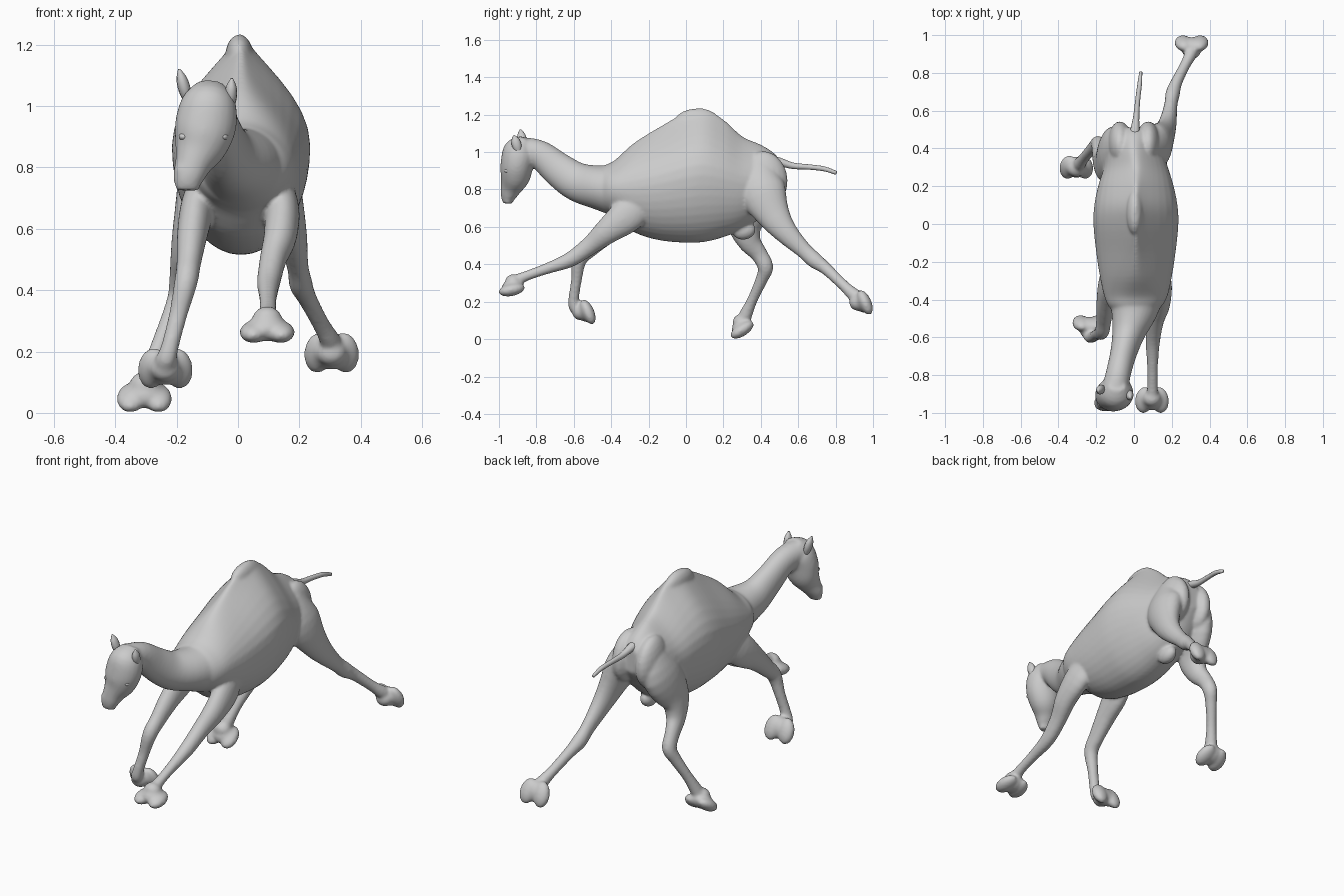
import bpy, bmesh, math
from mathutils import Vector, Matrix


def spline(pts, steps=4):
    """Catmull-Rom through rows of (x, y, z, side radius, depth radius, top pinch)."""
    rows = [list(p) + [0] * (6 - len(p)) for p in pts]
    rows = [rows[0]] + rows + [rows[-1]]
    out = []
    for i in range(1, len(rows) - 2):
        a, b, c, d = rows[i - 1:i + 3]
        for s in range(steps):
            t = s / steps
            out.append([0.5 * (2 * q + (r - p) * t + (2 * p - 5 * q + 4 * r - u) * t ** 2
                               + (3 * q - p - 3 * r + u) * t ** 3)
                        for p, q, r, u in zip(a, b, c, d)])
    return out + [rows[-1]]


def loft(bm, pts, n=24, axis=None, grow=0.0):
    """Closed elliptical tube along a smooth path; axis keeps all rings parallel."""
    path = spline(pts)
    rings = []
    for i, (x, y, z, rs, rd, k) in enumerate(path):
        t = Vector(path[min(i + 1, len(path) - 1)][:3]) - Vector(path[max(i - 1, 0)][:3])
        t = Vector(axis) if axis else t.normalized()
        side = Vector((1, 0, 0))
        side = (side - t * side.dot(t)).normalized()
        up = side.cross(t)
        ring = []
        for j in range(n):
            a = math.tau * j / n
            s, c = math.sin(a), math.cos(a)
            pinch = 1 - k * max(0, s) ** 2
            ring.append(bm.verts.new(Vector((x, y, z)) + side * (rs + grow) * c * pinch
                                     + up * (rd + grow) * s))
        rings.append(ring)
    for r0, r1 in zip(rings, rings[1:]):
        for j in range(n):
            bm.faces.new((r0[j], r0[(j + 1) % n], r1[(j + 1) % n], r1[j]))
    bm.faces.new(rings[0][::-1])
    bm.faces.new(rings[-1])


def blob(bm, loc, axes):
    """Ellipsoid with the three given half-axis vectors."""
    m = Matrix(axes).transposed().to_4x4()
    m.translation = loc
    bmesh.ops.create_uvsphere(bm, u_segments=20, v_segments=12, radius=1, matrix=m)


def foot(bm, loc, toe, sole):
    """Two splayed toes, a soft pad and a tapering ankle."""
    d, n = Vector(toe).normalized(), Vector(sole).normalized()
    side, loc = d.cross(n), Vector(loc)
    for i in (-1, 1):
        d2 = (d + side * i * 0.12).normalized()
        s2 = d2.cross(n)
        blob(bm, loc + side * 0.042 * i, (s2 * 0.048, d2 * 0.072, n * 0.034))
    blob(bm, loc - d * 0.008 - n * 0.012, (side * 0.068, d * 0.06, n * 0.044))
    blob(bm, loc - d * 0.016 - n * 0.035, (side * 0.05, d * 0.045, n * 0.046))


def finish(bm, name):
    bmesh.ops.recalc_face_normals(bm, faces=bm.faces)
    for f in bm.faces:
        f.smooth = True
    me = bpy.data.meshes.new(name)
    bm.to_mesh(me)
    bm.free()
    ob = bpy.data.objects.new(name, me)
    bpy.context.collection.objects.link(ob)
    return ob


body = bmesh.new()

# neck
loft(body, [(-.10, -.87, 1.01, .07, .07), (-.08, -.78, .985, .066, .077),
            (-.055, -.68, .905, .07, .092), (-.03, -.58, .84, .087, .104),
            (0, -.46, .81, .125, .12), (.01, -.36, .80, .15, .15),
            (.01, -.26, .80, .15, .17)], n=32)

# torso with hump, chest to rump
loft(body, [(0, -.475, .78, .09, .07), (.005, -.44, .80, .137, .122),
            (.01, -.38, .805, .168, .152, .2), (.01, -.28, .81, .19, .237, .45),
            (.01, -.15, .83, .21, .30, .7), (.01, 0, .865, .225, .35, .87),
            (.01, .1, .877, .22, .357, .87), (.01, .2, .86, .20, .315, .75),
            (.01, .3, .835, .17, .25, .55), (0, .4, .845, .145, .195, .45),
            (0, .47, .87, .11, .125, .3), (0, .51, .875, .05, .07)],
     n=40, axis=(0, 1, 0))
blob(body, (.004, .06, 1.165), ((.045, 0, 0), (0, .12, 0), (0, 0, .068)))

# head, crown to muzzle
loft(body, [(-.09, -.855, 1.07, .045, .03), (-.095, -.885, 1.015, .088, .085),
            (-.105, -.903, .94, .100, .088), (-.123, -.913, .87, .087, .08),
            (-.147, -.935, .81, .060, .058), (-.162, -.95, .765, .050, .042),
            (-.165, -.955, .725, .036, .024)])
blob(body, (-.166, -.965, .79), ((.042, 0, 0), (0, .022, 0), (0, 0, .03)))

# hind leg stretched backwards
loft(body, [(.07, .39, .94, .05, .07), (.115, .405, .80, .075, .122),
            (.157, .47, .66, .055, .085), (.18, .54, .565, .042, .058),
            (.195, .63, .475, .031, .04), (.205, .69, .42, .034, .039),
            (.225, .75, .375, .027, .029), (.27, .84, .29, .024, .025),
            (.30, .90, .235, .030, .032), (.305, .95, .20, .04, .035)], grow=.004)
foot(body, (.305, .957, .196), (0, .4, -.9), (0, .9, .4))

# hind leg under the belly
loft(body, [(-.06, .42, .94, .05, .07), (-.11, .39, .79, .072, .127),
            (-.15, .32, .635, .055, .10), (-.17, .335, .53, .045, .062),
            (-.185, .39, .455, .034, .042), (-.19, .425, .385, .034, .038),
            (-.215, .405, .32, .028, .029), (-.26, .355, .21, .024, .024),
            (-.29, .315, .12, .030, .032), (-.305, .30, .065, .04, .03)], grow=.004)
foot(body, (-.305, .30, .05), (0, -.83, -.55), (0, .55, -.83))

# buttocks
for s in (-1, 1):
    blob(body, (.075 * s, .425, .86), ((.064, 0, 0), (0, .118, -.04), (0, .02, .14)))

# foreleg reaching forward
loft(body, [(.11, -.20, .78, .04, .07), (.142, -.305, .67, .052, .09),
            (.138, -.42, .578, .05, .066), (.115, -.51, .503, .040, .047),
            (.10, -.62, .425, .034, .037), (.098, -.75, .375, .025, .025),
            (.098, -.86, .335, .024, .023), (.096, -.92, .305, .032, .032),
            (.095, -.95, .27, .04, .03)], grow=.004)
foot(body, (.095, -.932, .264), (0, -.95, -.2), (0, .2, -.95))

# foreleg folded back
loft(body, [(-.10, -.20, .78, .04, .07), (-.132, -.305, .67, .05, .09),
            (-.15, -.42, .575, .045, .062), (-.16, -.51, .49, .036, .045),
            (-.17, -.57, .425, .034, .037), (-.195, -.585, .32, .026, .025),
            (-.222, -.60, .215, .025, .025), (-.235, -.59, .17, .032, .032),
            (-.24, -.54, .15, .04, .035)], grow=.004)
foot(body, (-.237, -.525, .145), (0, .4, -.9), (0, .9, .4))

# lower belly fold between the hind legs
blob(body, (.02, .31, .58), ((.04, 0, 0), (0, .06, .02), (0, -.02, .045)))

hide = finish(body, "camel_body")
remesh = hide.modifiers.new("blend", 'REMESH')
remesh.mode = 'VOXEL'
remesh.voxel_size = 0.008
remesh.use_smooth_shade = True
smooth = hide.modifiers.new("soften", 'SMOOTH')
smooth.factor = 0.5
smooth.iterations = 9

# tail
bm = bmesh.new()
loft(bm, [(0, .44, .96, .03, .025), (.005, .50, .948, .024, .022),
          (.012, .57, .927, .016, .017), (.02, .66, .92, .013, .014),
          (.03, .74, .91, .012, .013), (.036, .805, .888, .008, .01)], n=12)
finish(bm, "tail")

# ears
for name, base, tip in (("left_ear", (-.165, -.87, 1.02), (-.192, -.885, 1.12)),
                        ("right_ear", (-.025, -.895, 1.0), (-.02, -.92, 1.09))):
    bm = bmesh.new()
    b, t = Vector(base), Vector(tip)
    loft(bm, [(*b.lerp(t, f), rs, rd) for f, rs, rd in
              ((0, .014, .016), (.35, .02, .025), (.7, .017, .022), (1, .004, .005))], n=12)
    finish(bm, name)

# eyes
for name, x in (("left_eye", -.177), ("right_eye", -.048)):
    bm = bmesh.new()
    blob(bm, (x, -.953, .90), ((.016, 0, 0), (0, .018, 0), (0, 0, .012)))
    finish(bm, name)
